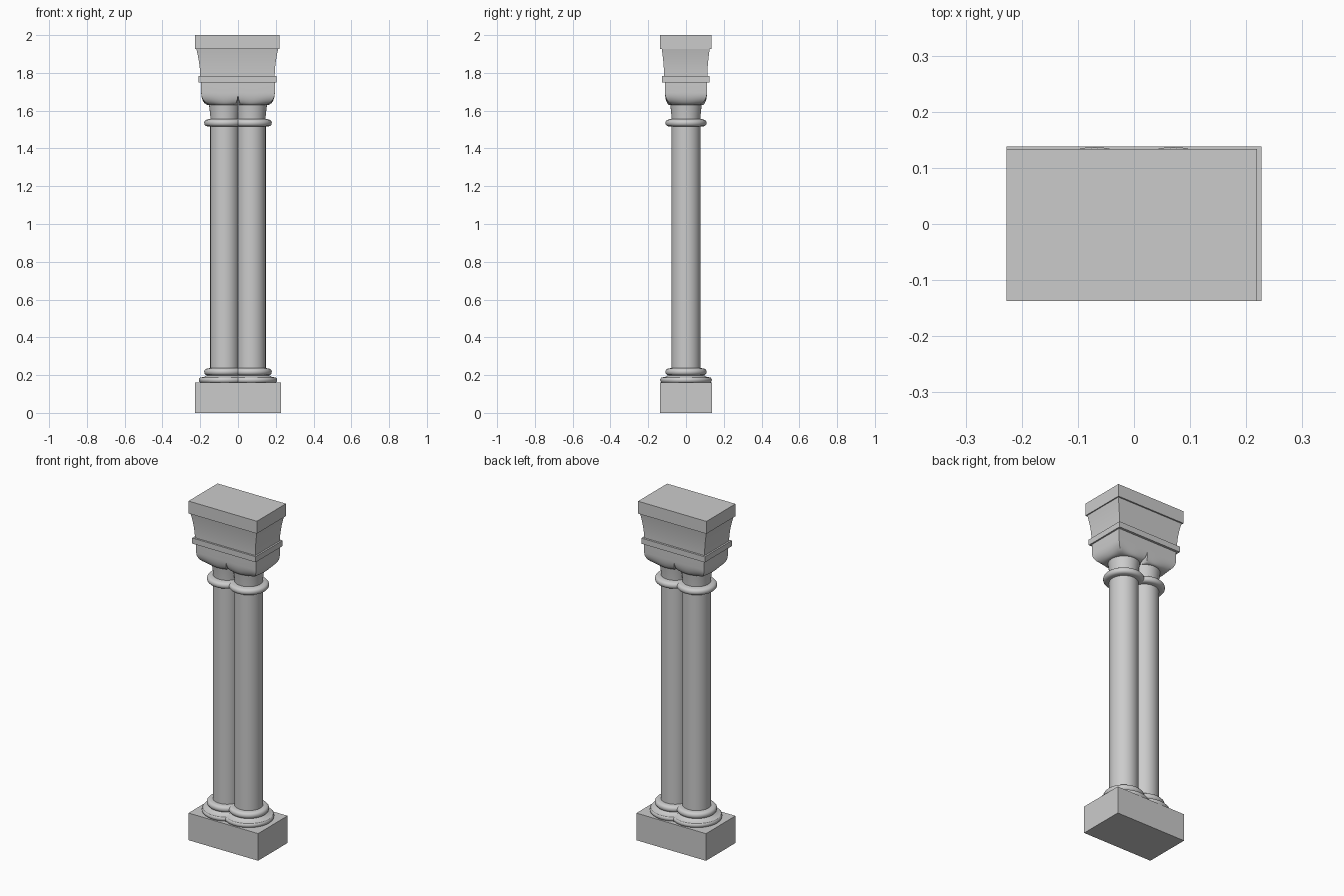
import bpy, bmesh, math

if "Cube" in bpy.data.objects:
    bpy.data.objects.remove(bpy.data.objects["Cube"])

COL_X, COL_R = 0.07, 0.077   # axis offset and radius of the twin shafts


def loft(name, rings, smooth=True):
    """Skin a list of equal-length closed rings and cap both ends."""
    bm = bmesh.new()
    loops = [[bm.verts.new(p) for p in ring] for ring in rings]
    n = len(loops[0])
    for a, b in zip(loops, loops[1:]):
        for i in range(n):
            j = (i + 1) % n
            bm.faces.new((a[i], a[j], b[j], b[i]))
    bm.faces.new(loops[0][::-1])
    bm.faces.new(loops[-1])
    bmesh.ops.recalc_face_normals(bm, faces=bm.faces)
    mesh = bpy.data.meshes.new(name)
    bm.to_mesh(mesh)
    bm.free()
    ob = bpy.data.objects.new(name, mesh)
    bpy.context.collection.objects.link(ob)
    if smooth:
        bpy.ops.object.select_all(action='DESELECT')
        ob.select_set(True)
        bpy.context.view_layer.objects.active = ob
        bpy.ops.object.shade_smooth_by_angle(angle=math.radians(32))
    return ob


def turned(name, cx, profile, n=48):
    """Revolve (radius, z) points around a vertical axis at x = cx."""
    angles = [2 * math.pi * i / n for i in range(n)]
    return loft(name, [[(cx + r * math.cos(a), r * math.sin(a), z)
                        for a in angles] for r, z in profile])


def rect(x0, x1, y0, y1, z):
    return [(x0, y0, z), (x1, y0, z), (x1, y1, z), (x0, y1, z)]


def bead(r, half, z, depth, steps=6):
    """Half-round moulding profile, bottom to top."""
    out = []
    for i in range(steps + 1):
        a = -math.pi / 2 + math.pi * i / steps
        out.append((r - depth + depth * math.cos(a), z + half * math.sin(a)))
    return out


def cushion(name, side):
    """Bowl from a round neck to half of the rectangular capital."""
    corners = [(-COL_X, -0.111), (0.125, -0.111), (0.125, 0.111), (-COL_X, 0.111)]
    outline, k = [], 10
    for (ax, ay), (bx, by) in zip(corners, corners[1:] + corners[:1]):
        outline += [(ax + (bx - ax) * i / k, ay + (by - ay) * i / k) for i in range(k)]
    rings = []
    levels = [(math.sin(math.pi / 2 * i / 8), 1.63 + 0.065 * (1 - math.cos(math.pi / 2 * i / 8)))
              for i in range(9)] + [(1, 1.755)]
    for t, z in levels:
        ring = []
        for x, y in outline:
            f = (1 - t) * 0.087 / math.hypot(x, y) + t
            ring.append((side * (COL_X + x * f), y * f, z))
        rings.append(ring)
    return loft(name, rings)


# Plinth
loft("plinth", [rect(-0.227, 0.227, -0.137, 0.138, z) for z in (0, 0.16)], False)

# Twin columns: base mouldings, shaft, collar, neck and cushion
for label, s in (("left", -1), ("right", 1)):
    cx = s * COL_X
    turned(label + "_base", cx,
           bead(0.137, 0.014, 0.174, 0.012)
           + [(0.108, 0.191), (0.102, 0.196)]
           + bead(0.109, 0.018, 0.217, 0.016) + [(0.08, 0.237)])
    turned(label + "_shaft", cx, [(COL_R, 0.2), (COL_R, 1.54)])
    turned(label + "_collar", cx,
           [(0.076, 1.515)] + bead(0.109, 0.018, 1.535, 0.016) + [(0.076, 1.557)])
    turned(label + "_neck", cx,
           [(0.075, 1.54), (0.077, 1.575), (0.081, 1.61), (0.084, 1.635)])
    cushion(label + "_cushion", s)

# Band above the cushions
loft("capital_band", [rect(-0.21, 0.204, -0.127, 0.125, z) for z in (1.75, 1.783)], False)

# Flared concave block
flare = []
for i in range(9):
    u = i / 8
    e = 0.021 * u ** 1.8
    flare.append(rect(-0.2 - e, 0.194 + e * 0.9, -0.116 - 0.6 * e, 0.113 + 0.6 * e,
                      1.78 + 0.148 * u))
loft("flared_block", flare)

# Top slab
loft("top_slab", [rect(-0.227, 0.219, -0.137, 0.134, z) for z in (1.927, 2.0)], False)
